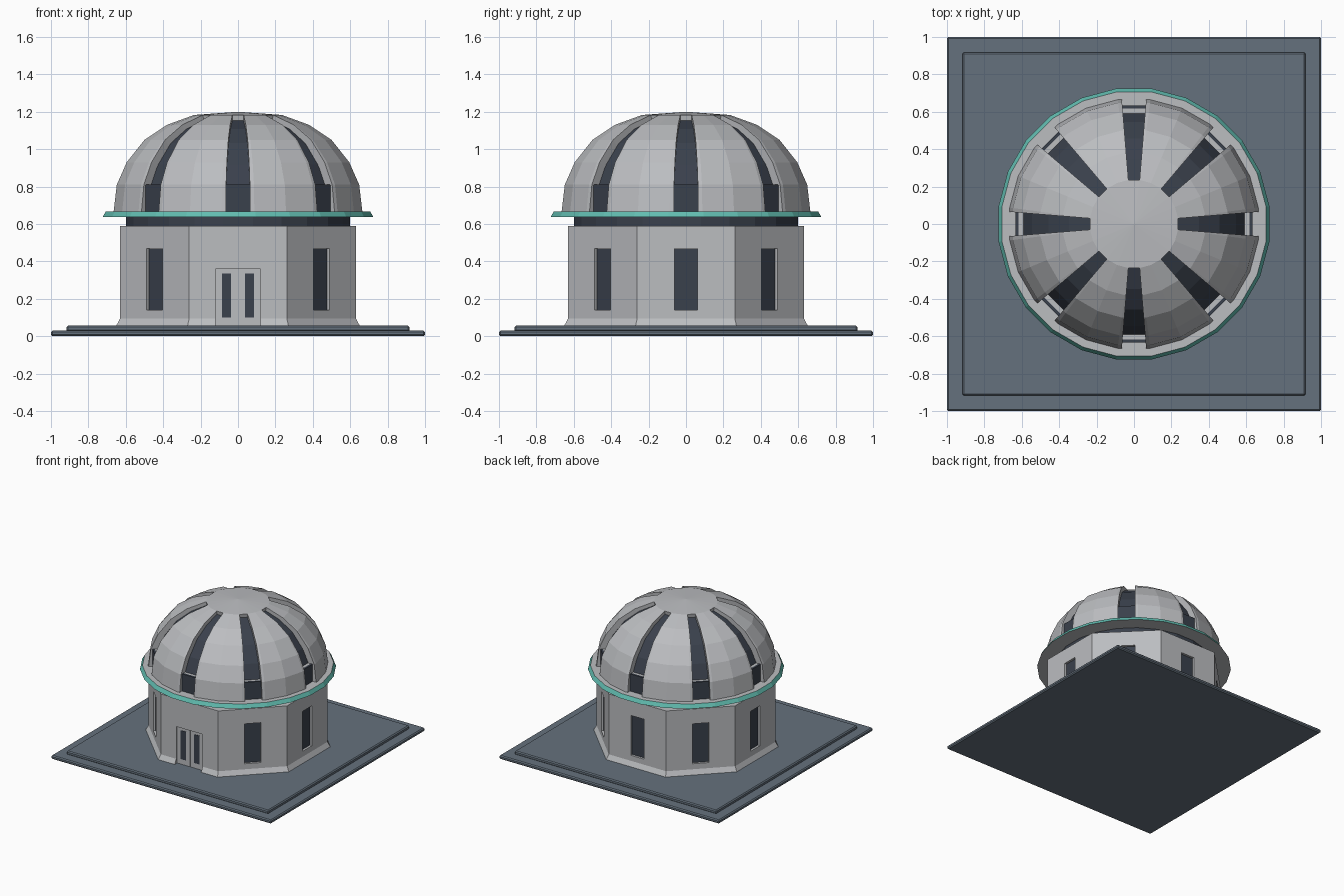
import bpy, bmesh, math
from mathutils import Matrix, Vector

if "Cube" in bpy.data.objects:
    bpy.data.objects.remove(bpy.data.objects["Cube"])


def mat(name, rgb):
    m = bpy.data.materials.new(name)
    m.diffuse_color = (*rgb, 1)
    m.use_nodes = True
    m.node_tree.nodes["Principled BSDF"].inputs["Base Color"].default_value = m.diffuse_color
    return m


GREY = mat("pale grey", (0.50, 0.51, 0.53))
SLATE = mat("slate blue", (0.13, 0.165, 0.205))
DARK = mat("dark glass", (0.042, 0.052, 0.072))
TEAL = mat("teal trim", (0.12, 0.50, 0.43))


def finish(bm, name, *mats):
    bmesh.ops.recalc_face_normals(bm, faces=bm.faces)
    me = bpy.data.meshes.new(name)
    bm.to_mesh(me)
    bm.free()
    for m in mats:
        me.materials.append(m)
    ob = bpy.data.objects.new(name, me)
    bpy.context.collection.objects.link(ob)
    return ob


def add_box(bm, x0, x1, y0, y1, z0, z1, turn=0.0):
    """Box in front-facing coordinates, turned about the z axis."""
    m = (Matrix.Rotation(turn, 4, 'Z')
         @ Matrix.Translation(((x0 + x1) / 2, (y0 + y1) / 2, (z0 + z1) / 2))
         @ Matrix.Diagonal((x1 - x0, y1 - y0, z1 - z0, 1)))
    bmesh.ops.create_cube(bm, size=1, matrix=m)


def lathe(name, profile, n, *mats):
    """Closed n-sided solid, flats facing the axes, profile = (apothem, z)."""
    bm = bmesh.new()
    rings = []
    for r, z in profile:
        R = r / math.cos(math.pi / n)
        rings.append([bm.verts.new((R * math.cos((i + .5) * math.tau / n),
                                    R * math.sin((i + .5) * math.tau / n), z))
                      for i in range(n)])
    for a, b in zip(rings, rings[1:]):
        for i in range(n):
            j = (i + 1) % n
            bm.faces.new((a[i], a[j], b[j], b[i]))
    bm.faces.new(rings[0])
    bm.faces.new(rings[-1])
    return finish(bm, name, *mats)


# stepped square plinth
for name, h, z0, z1 in (("lower_plinth", 1.0, 0, .03), ("upper_plinth", .917, .025, .057)):
    bm = bmesh.new()
    add_box(bm, -h, h, -h, h, z0, z1)
    ob = finish(bm, name, SLATE)
    bev = ob.modifiers.new("edge", 'BEVEL')
    bev.width, bev.segments = .008, 1

# octagonal drum with window and door recesses cut in
drum = lathe("drum_wall", [(.652, .055), (.63, .095), (.63, .59)], 8, GREY)
bm = bmesh.new()
for k in range(1, 8):
    add_box(bm, -.061, .061, -.75, -.608, .14, .468, k * math.tau / 8)
add_box(bm, -.12, .12, -.75, -.612, .0, .36)
cutter = finish(bm, "recess_cutter", GREY)
cutter.hide_render = True
boo = drum.modifiers.new("recesses", 'BOOLEAN')
boo.operation, boo.solver, boo.object = 'DIFFERENCE', 'EXACT', cutter
bpy.context.view_layer.objects.active = drum
bpy.ops.object.modifier_apply(modifier="recesses")
bpy.data.objects.remove(cutter)

# window panes
bm = bmesh.new()
for k in range(1, 8):
    add_box(bm, -.0605, .0605, -.612, -.605, .1405, .4675, k * math.tau / 8)
finish(bm, "window_panes", DARK)

# double door and its panes
bm = bmesh.new()
glass = bmesh.new()
for s in (-1, 1):
    a, b = sorted((s * .002, s * .119))
    add_box(bm, a, b, -.619, -.605, .057, .359)
    a, b = sorted((s * .037, s * .085))
    add_box(glass, a, b, -.622, -.616, .10, .335)
finish(bm, "door_leaves", GREY)
finish(glass, "door_panes", DARK)

# dark neck under the dome
lathe("neck", [(.60, .585), (.60, .65)], 24, DARK)

# eaves ring: teal rim, grey top and underside
ring = lathe("eaves_ring", [(.724, .637), (.706, .668)], 24, GREY, TEAL)
for p in ring.data.polygons:
    p.material_index = 1 if abs(p.normal.z) < .9 else 0

# dome shell: eight panels joined by a cap, with tapering slits between
PROFILE = [(.665, .665), (.648, .81), (.595, .93), (.50, 1.05), (.38, 1.13), (.235, 1.183)]
bm = bmesh.new()
rows = []
for r, z in PROFILE:
    w = .03 + .035 * (r - .235) / .43
    R = r / math.cos(math.radians(7.5))
    row = []
    for k in range(8):
        a = k * math.tau / 8
        local = [Vector((r, w, z))]
        for d in (7.5, 22.5, 37.5):
            t = math.radians(d)
            local.append(Vector((R * math.cos(t), R * math.sin(t), z)))
        local.append(Matrix.Rotation(math.tau / 8, 3, 'Z') @ Vector((r, -w, z)))
        row += [bm.verts.new(Matrix.Rotation(a, 3, 'Z') @ v) for v in local]
    rows.append(row)
for lo, hi in zip(rows, rows[1:]):
    for i in range(40):
        if i % 5 != 4:                       # every fifth strip is a slit
            bm.faces.new((lo[i], lo[i + 1], hi[i + 1], hi[i]))
apex = bm.verts.new((0, 0, 1.2))
for i in range(40):
    bm.faces.new((rows[-1][i], rows[-1][(i + 1) % 40], apex))
shell = finish(bm, "dome_shell", GREY)
sol = shell.modifiers.new("thickness", 'SOLIDIFY')
sol.thickness, sol.offset = .05, -1

# dark inner dome seen through the slits
lathe("inner_dome", [(r * .915, .66 + (z - .66) * .955) for r, z in PROFILE], 24, DARK)

# low window at the foot of each slit: grey sill block and dark pane
bm = bmesh.new()
glass = bmesh.new()
for k in range(8):
    t = k * math.tau / 8
    add_box(bm, -.064, .064, -.618, -.57, .66, .808, t)
    add_box(glass, -.0645, .0645, -.634, -.617, .66, .81, t)
finish(bm, "slit_sills", GREY)
finish(glass, "slit_panes", DARK)
